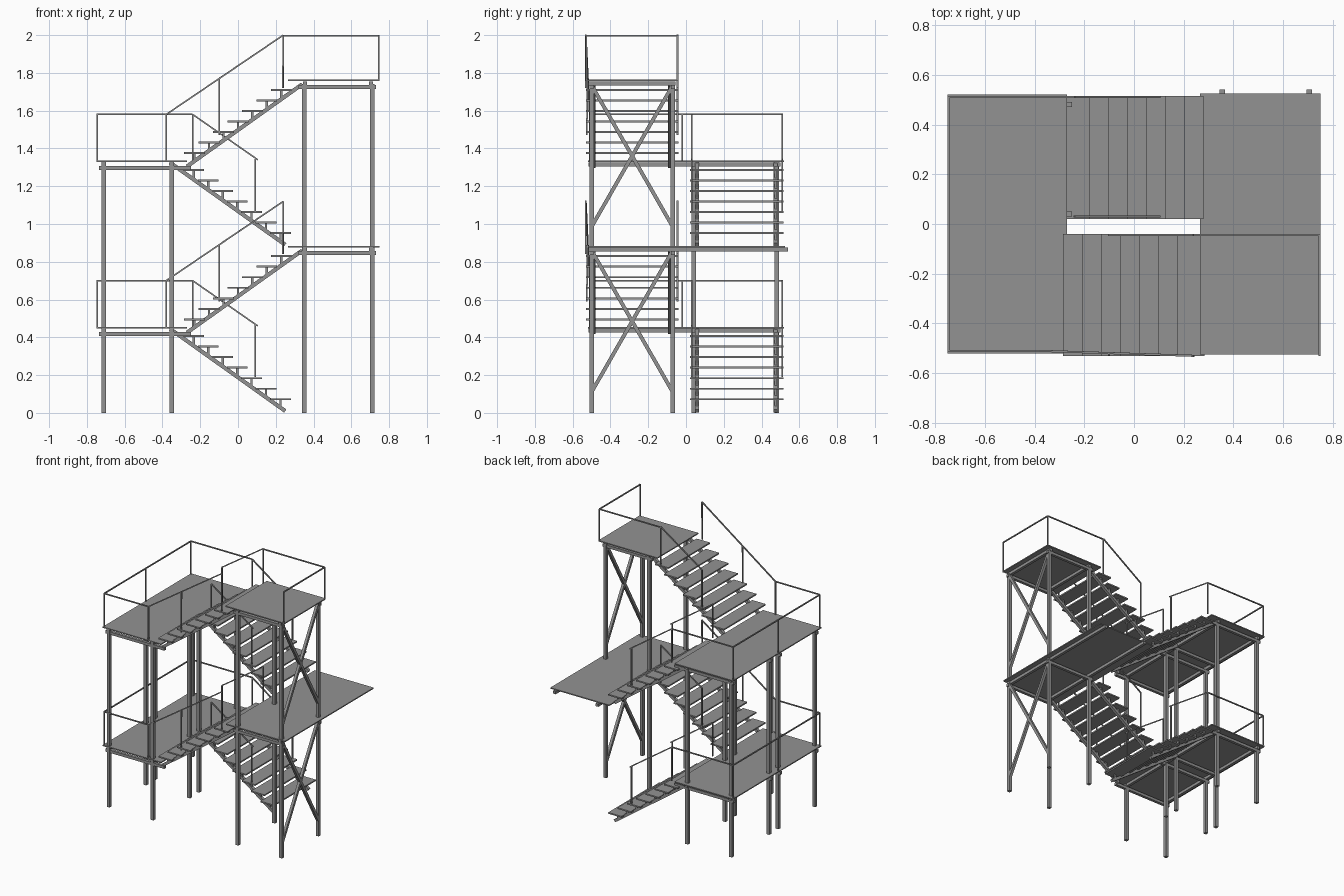
import bpy, bmesh
from mathutils import Vector

if "Cube" in bpy.data.objects:
    bpy.data.objects.remove(bpy.data.objects["Cube"])

steel = bpy.data.materials.new("grey steel")
steel.diffuse_color = (0.29, 0.29, 0.29, 1)
steel.use_nodes = True
steel.node_tree.nodes["Principled BSDF"].inputs["Base Color"].default_value = steel.diffuse_color


def finish(name, bm):
    bmesh.ops.recalc_face_normals(bm, faces=bm.faces)
    me = bpy.data.meshes.new(name)
    bm.to_mesh(me)
    bm.free()
    me.materials.append(steel)
    ob = bpy.data.objects.new(name, me)
    bpy.context.collection.objects.link(ob)


def add_box(bm, x0, x1, y0, y1, z0, z1):
    v = bmesh.ops.create_cube(bm, size=1)["verts"]
    bmesh.ops.scale(bm, vec=(x1 - x0, y1 - y0, z1 - z0), verts=v)
    bmesh.ops.translate(bm, vec=((x0 + x1) / 2, (y0 + y1) / 2, (z0 + z1) / 2), verts=v)


def add_bar(bm, a, b, w):
    """Square bar of width w from point a to point b."""
    a, b = Vector(a), Vector(b)
    d = (b - a).normalized()
    ref = Vector((0, 1, 0)) if abs(d.y) < 0.9 else Vector((0, 0, 1))
    s = d.cross(ref).normalized()
    t = d.cross(s)
    rings = [[bm.verts.new(p + (s * i + t * j) * w / 2)
              for i, j in ((-1, -1), (1, -1), (1, 1), (-1, 1))] for p in (a, b)]
    for k in range(4):
        n = (k + 1) % 4
        bm.faces.new((rings[0][k], rings[0][n], rings[1][n], rings[1][k]))
    bm.faces.new(rings[0])
    bm.faces.new(rings[1][::-1])


def bars(name, segments, w):
    bm = bmesh.new()
    for a, b in segments:
        add_bar(bm, a, b, w)
    finish(name, bm)


def box(name, *dims):
    bm = bmesh.new()
    add_box(bm, *dims)
    finish(name, bm)


def path(*pts):
    return list(zip(pts, pts[1:]))


POST, RAIL = 0.024, 0.008
LEFT_Y = (-0.5, -0.07, 0.04, 0.48)
RIGHT_Y = (-0.5, -0.07)

# Posts
bars("left_posts", [((x, y, 0), (x, y, 1.33)) for x in (-0.71, -0.35) for y in LEFT_Y], POST)
bars("right_posts", [((x, y, 0), (x, y, 1.74)) for x in (0.35, 0.71) for y in RIGHT_Y], POST)


# Landings: thin deck on y beams on x beams
def landing(name, x0, x1, y0, y1, top, beam_x, beam_y, bx, by):
    box(name + "_deck", x0, x1, y0, y1, top - 0.008, top)
    bars(name + "_beams",
         [((x, by[0], top - 0.019), (x, by[1], top - 0.019)) for x in beam_x] +
         [((bx[0], y, top - 0.038), (bx[1], y, top - 0.038)) for y in beam_y], 0.021)


for level, z in (("lower", 0.455), ("upper", 1.335)):
    landing(level + "_left_landing", -0.75, -0.27, -0.52, 0.52, z,
            (-0.71, -0.35), LEFT_Y, (-0.735, -0.25), (-0.515, 0.5))
landing("middle_right_landing", 0.265, 0.75, -0.52, 0.525, 0.884,
        (0.355, 0.705), RIGHT_Y, (0.32, 0.73), (-0.515, 0.54))
landing("top_landing", 0.265, 0.75, -0.525, -0.04, 1.764,
        (0.355, 0.705), RIGHT_Y, (0.32, 0.73), (-0.515, -0.055))


# Stair flights: side 1 = back flight rising to the left, -1 = front flight rising to the right
def flight(name, side, z):
    sy, ty = ((0.058, 0.475), (0.02, 0.515)) if side > 0 else ((-0.49, -0.085), (-0.53, -0.04))
    first, base = (0.225, 0.077) if side > 0 else (-0.23, 0.06)
    start = 0.25 if side > 0 else -0.27
    low = z + (0.01 if side > 0 else -0.015)
    bars(name + "_stringers", [((start, y, low), (start - side * 0.61, y, low + 0.435)) for y in sy], 0.021)
    treads, brackets = bmesh.new(), []
    for i in range(7):
        x = first - side * i * 0.0765
        h = z + base + i * 0.0558
        add_box(treads, x - 0.055, x + 0.055, *ty, h - 0.01, h)
        under = low + abs(x - start) * 0.713
        brackets += [((x, y, under), (x, y, h - 0.005)) for y in sy]
    finish(name + "_treads", treads)
    bars(name + "_tread_brackets", brackets, 0.012)


for i, (side, z) in enumerate(((1, 0), (-1, 0.44), (1, 0.88), (-1, 1.32))):
    flight("flight_%d" % (i + 1), side, z)

# Cross bracing on the right face
bars("cross_braces", [((0.71, a, z), (0.71, b, z + 0.75))
                      for z in (0.11, 0.985) for a, b in ((-0.5, -0.07), (-0.07, -0.5))], 0.02)

# Railings, repeated on both storeys
for level, z in (("lower", 0.45), ("upper", 1.33)):
    t = z + 0.25
    # around the left landing, down the back flight and up the front flight
    segs = path((0.105, 0.51, z + 0.01), (-0.24, 0.51, t), (-0.745, 0.51, t),
                (-0.745, -0.51, t), (-0.38, -0.51, t), (0.24, -0.53, t + 0.42))
    for x, y in ((-0.24, 0.51), (-0.745, 0.51), (-0.745, -0.02), (-0.745, -0.51), (-0.38, -0.51)):
        segs.append(((x, y, z), (x, y, t)))
    segs += [((0.092, 0.51, z - 0.26), (0.092, 0.51, z + 0.015)),
             ((-0.1, -0.525, z + 0.14), (-0.1, -0.522, t + 0.19)),
             ((0.237, -0.53, z + 0.39), (0.24, -0.53, t + 0.42))]
    # inner side of the back flight
    segs += path((0.105, 0.03, z + 0.01), (-0.24, 0.03, t), (-0.24, 0.03, z))
    segs.append(((0.092, 0.03, z - 0.26), (0.092, 0.03, z + 0.015)))
    # inner side of the front flight
    segs += path((-0.1, -0.045, z + 0.14), (-0.1, -0.045, t + 0.19),
                 (0.24, -0.045, t + 0.42), (0.24, -0.045, z + 0.39))
    bars(level + "_railing", segs, RAIL)

# Top landing railing
bars("top_railing", path((0.24, -0.045, 1.996), (0.745, -0.045, 1.996), (0.745, -0.527, 1.996),
                         (0.745, -0.527, 1.757)) +
     [((0.745, -0.045, 1.757), (0.745, -0.045, 1.996))], RAIL)
